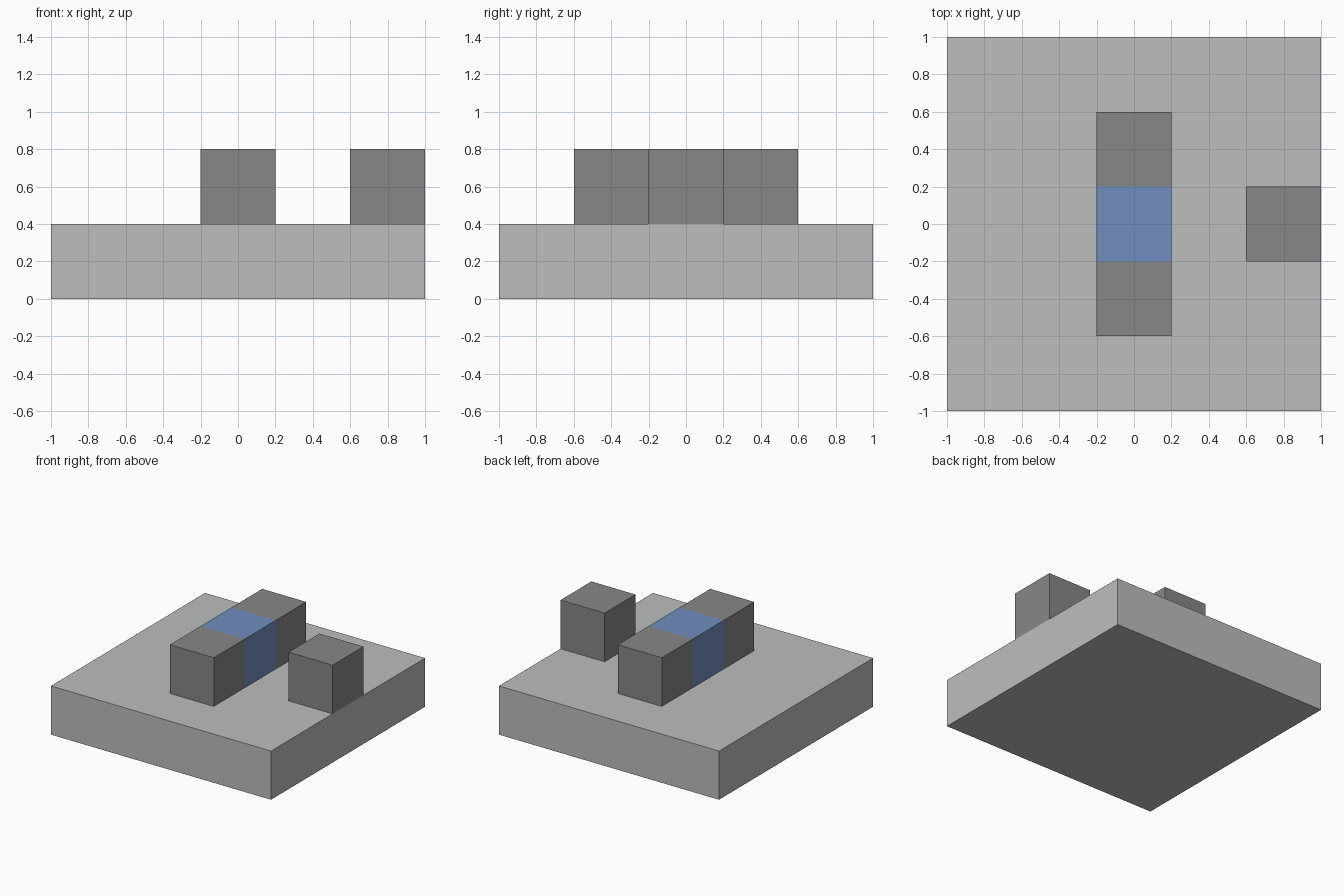
import bpy

default = bpy.data.objects.get("Cube")
if default:
    bpy.data.objects.remove(default, do_unlink=True)


def material(name, rgb):
    mat = bpy.data.materials.new(name)
    mat.use_nodes = True
    color = (*rgb, 1)
    mat.diffuse_color = color
    mat.node_tree.nodes["Principled BSDF"].inputs["Base Color"].default_value = color
    return mat


def block(name, center, size, mat):
    """Flat-sided box whose center gives x, y and the height of its underside."""
    x, y, bottom = center
    bpy.ops.mesh.primitive_cube_add(size=1, location=(x, y, bottom + size[2] / 2))
    obj = bpy.context.object
    obj.name = name
    obj.scale = size
    bpy.ops.object.transform_apply(location=False, rotation=False, scale=True)
    obj.data.materials.append(mat)
    return obj


light_gray = material("light gray", (0.50, 0.52, 0.51))
dark_gray = material("dark gray", (0.245, 0.245, 0.242))
blue = material("blue", (0.165, 0.27, 0.53))

BASE_HEIGHT = 0.4
CUBE = (0.4, 0.4, 0.4)

# Square slab
block("base", (0, 0, 0), (2, 2, BASE_HEIGHT), light_gray)

# Row of three cubes across the middle
block("center_block", (0, 0, BASE_HEIGHT), CUBE, blue)
for side, name in ((-1, "front_block"), (1, "back_block")):
    block(name, (0, side * CUBE[1], BASE_HEIGHT), CUBE, dark_gray)

# Lone cube flush with the left edge
block("left_block", (1 - CUBE[0] / 2, 0, BASE_HEIGHT), CUBE, dark_gray)
